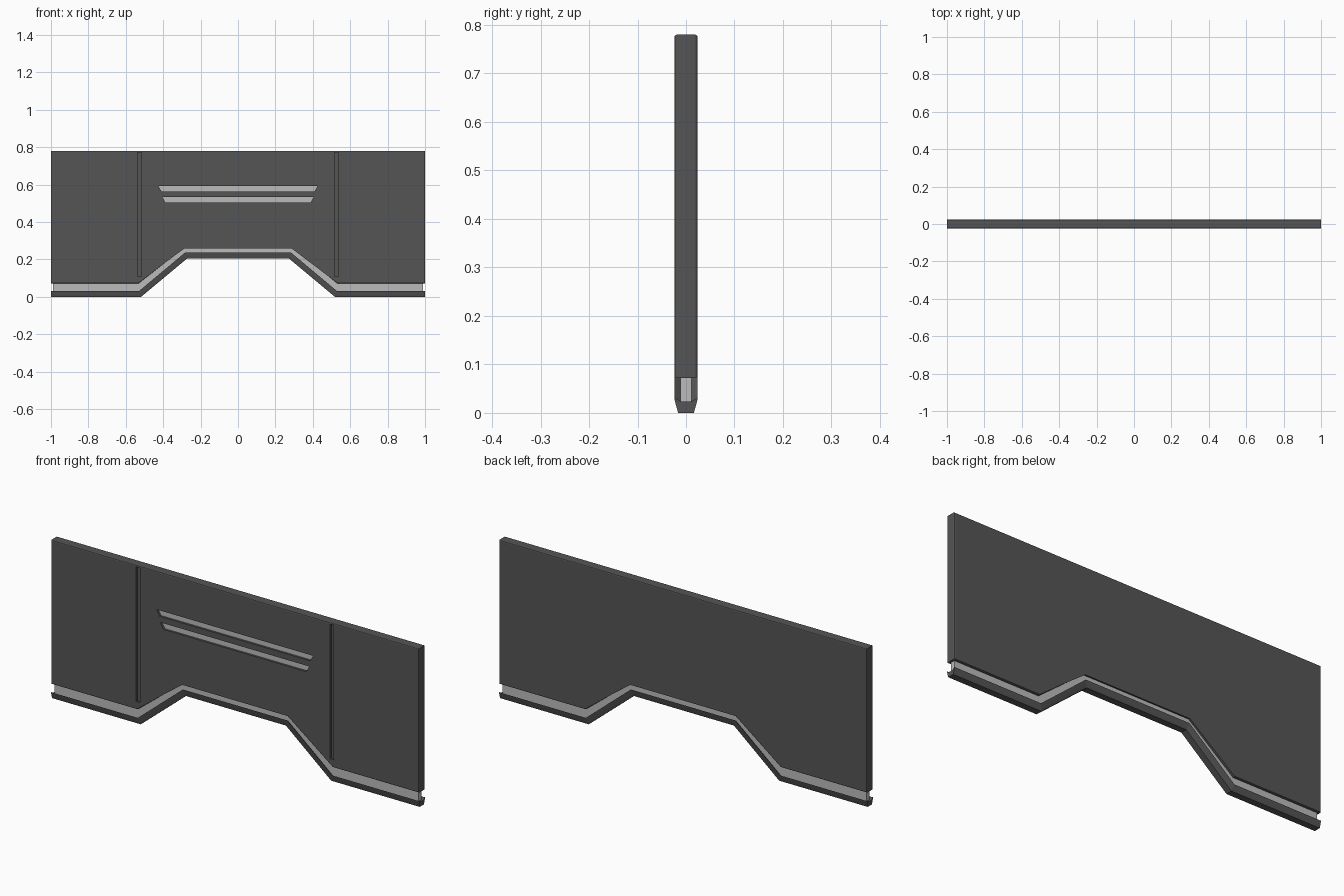
import bpy, bmesh

if "Cube" in bpy.data.objects:
    bpy.data.objects.remove(bpy.data.objects["Cube"])


def material(name, v):
    m = bpy.data.materials.new(name)
    m.diffuse_color = (v, v, v, 1)
    m.use_nodes = True
    m.node_tree.nodes["Principled BSDF"].inputs["Base Color"].default_value = m.diffuse_color
    return m


DARK = material("dark_grey", 0.09)
LIGHT = material("light_grey", 0.5)


def finish(bm, name, mat):
    bmesh.ops.recalc_face_normals(bm, faces=bm.faces)
    me = bpy.data.meshes.new(name)
    bm.to_mesh(me)
    bm.free()
    me.materials.append(mat)
    ob = bpy.data.objects.new(name, me)
    bpy.context.collection.objects.link(ob)
    return ob


def prism(name, outline, y0, y1, mat, bevel=0):
    """Extrude an x-z outline along y, optionally rounding the front and back rims."""
    bm = bmesh.new()
    a = [bm.verts.new((x, y0, z)) for x, z in outline]
    b = [bm.verts.new((x, y1, z)) for x, z in outline]
    bm.faces.new(a)
    bm.faces.new(b[::-1])
    n = len(a)
    for i in range(n):
        j = (i + 1) % n
        bm.faces.new((a[i], b[i], b[j], a[j]))
    if bevel:
        rims = [e for e in bm.edges if e.verts[0].co.y == e.verts[1].co.y]
        bmesh.ops.bevel(bm, geom=rims, offset=bevel, segments=2,
                        profile=0.5, affect='EDGES')
    return finish(bm, name, mat)


def mirrored(half):
    """Complete a left-half path to the right."""
    return half + [(-x, z) for x, z in reversed(half)]


# Stepped paths across the lower edge
rail_bottom = mirrored([(-1, 0), (-0.518, 0), (-0.272, 0.205)])
rail_top = mirrored([(-1, 0.032), (-0.528, 0.032), (-0.283, 0.237)])
core_low = mirrored([(-0.99, 0.02), (-0.525, 0.02), (-0.28, 0.225)])
core_high = mirrored([(-0.99, 0.085), (-0.537, 0.085), (-0.295, 0.28)])
panel_low = mirrored([(-1, 0.072), (-0.531, 0.072), (-0.288, 0.264)])

# Main panel
panel = prism("main_panel", panel_low + [(1, 0.78), (-1, 0.78)],
              -0.024, 0.024, DARK, 0.005)

# Recessed light core between panel and bottom rail
prism("recessed_core", core_low + core_high[::-1], -0.011, 0.011, LIGHT)

# Tapered bottom rail: (y, fraction from bottom path to top path)
half = [(0.016, 0), (0.019, 0.3), (0.024, 0.9), (0.024, 1), (0.011, 0.72)]
section = half + [(-y, t) for y, t in reversed(half)]
bm = bmesh.new()
rings = []
for (x0, z0), (x1, z1) in zip(rail_bottom, rail_top):
    rings.append([bm.verts.new((x0 + (x1 - x0) * t, y, z0 + (z1 - z0) * t))
                  for y, t in section])
n = len(section)
for r, s in zip(rings, rings[1:]):
    for i in range(n):
        j = (i + 1) % n
        bm.faces.new((r[i], s[i], s[j], r[j]))
bm.faces.new(rings[0])
bm.faces.new(rings[-1][::-1])
finish(bm, "bottom_rail", DARK)

# Front slots with light floors, and vertical seams
cutters = []
for k, (top, bottom, wt, wb) in enumerate([(0.592, 0.563, 0.425, 0.409),
                                           (0.534, 0.504, 0.405, 0.388)]):
    shape = [(-wb, bottom), (wb, bottom), (wt, top), (-wt, top)]
    cutters.append(prism(f"slot_cutter_{k}", shape, -0.05, -0.012, DARK))
    prism(f"slot_floor_{k}", shape, -0.0135, -0.011, LIGHT)
for s in (-1, 1):
    x = s * 0.527
    shape = [(x - 0.01, 0.11), (x + 0.01, 0.11), (x + 0.01, 0.772), (x - 0.01, 0.772)]
    cutters.append(prism("seam_cutter", shape, -0.05, -0.014, DARK))

bpy.context.view_layer.objects.active = panel
for c in cutters:
    c.hide_render = True
    mod = panel.modifiers.new("cut", 'BOOLEAN')
    mod.operation = 'DIFFERENCE'
    mod.solver = 'EXACT'
    mod.object = c
    bpy.ops.object.modifier_apply(modifier=mod.name)
    bpy.data.objects.remove(c)
